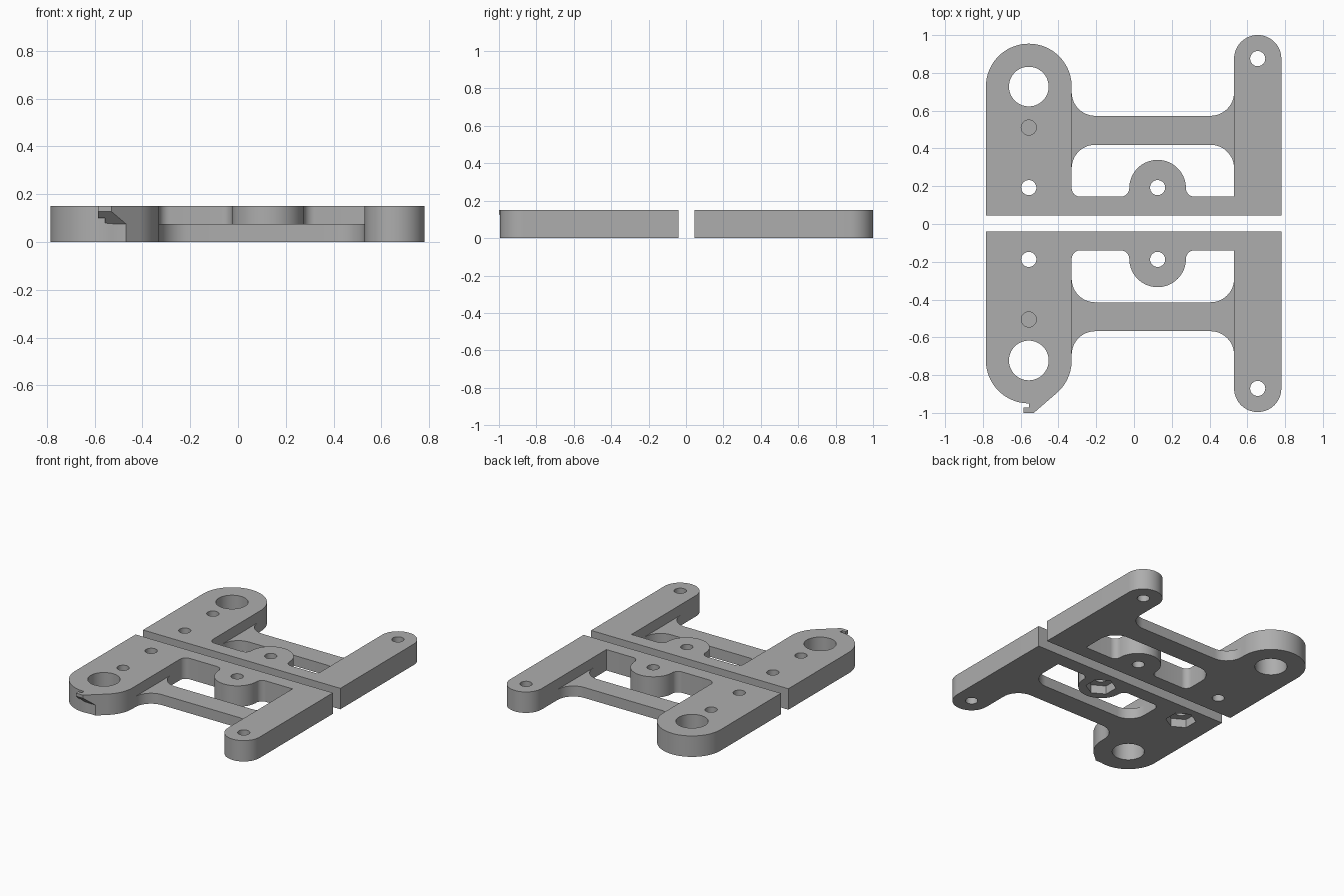
import bpy, bmesh
from math import cos, sin, radians

cube = bpy.data.objects.get("Cube")
if cube:
    bpy.data.objects.remove(cube, do_unlink=True)

THICK = 0.15
HALF = THICK / 2

grey = bpy.data.materials.new("plain grey")
grey.use_nodes = True
grey.diffuse_color = (0.42, 0.42, 0.42, 1)
grey.node_tree.nodes["Principled BSDF"].inputs["Base Color"].default_value = grey.diffuse_color


def arc(cx, cy, r, start, end, steps):
    angles = [radians(start + (end - start) * i / steps) for i in range(steps + 1)]
    return [(cx + r * cos(a), cy + r * sin(a)) for a in angles]


def prism(name, points, low, high, axis="z"):
    """Extrude a closed outline along z, or along x with (y, z) points."""
    bm = bmesh.new()
    place = (lambda p, h: (p[0], p[1], h)) if axis == "z" else (lambda p, h: (h, p[0], p[1]))
    bottom = [bm.verts.new(place(p, low)) for p in points]
    top = [bm.verts.new(place(p, high)) for p in points]
    bm.faces.new(bottom)
    bm.faces.new(top)
    for i in range(len(points)):
        j = (i + 1) % len(points)
        bm.faces.new((bottom[i], bottom[j], top[j], top[i]))
    bmesh.ops.recalc_face_normals(bm, faces=bm.faces)
    mesh = bpy.data.meshes.new(name)
    bm.to_mesh(mesh)
    bm.free()
    mesh.materials.append(grey)
    obj = bpy.data.objects.new(name, mesh)
    bpy.context.collection.objects.link(obj)
    return obj


def combine(target, tool, operation):
    mod = target.modifiers.new("combine", "BOOLEAN")
    mod.operation, mod.solver, mod.object = operation, "EXACT", tool
    bpy.context.view_layer.objects.active = target
    bpy.ops.object.modifier_apply(modifier=mod.name)
    bpy.data.objects.remove(tool, do_unlink=True)


def hole(target, x, y, r, low=-0.1, high=0.3, sides=40, turn=0):
    ring = arc(x, y, r, turn, turn + 360, sides)[:-1]
    combine(target, prism("hole_cutter", ring, low, high), "DIFFERENCE")


# Full-height outline: base strip, slim arm, boss, wide arm
plate_outline = (
    [(-0.784, 0.042), (0.78, 0.042)]
    + arc(0.655, 0.873, 0.125, 0, 180, 32)
    + [(0.53, 0.142)]
    + arc(0.32, 0.187, 0.045, 270, 180, 8)
    + arc(0.125, 0.187, 0.15, 0, 180, 32)[1:-1]
    + arc(-0.07, 0.187, 0.045, 0, -90, 8)
    + arc(-0.285, 0.187, 0.045, 270, 180, 8)
    + arc(-0.557, 0.725, 0.227, 0, 180, 48)
)

# Half-height bridge with flared ends, buried slightly in both arms
LEFT, RIGHT, FLARE = -0.33, 0.53, 0.125
bridge_outline = (
    [(LEFT - 0.05, 0.292)]
    + arc(LEFT + FLARE, 0.292, FLARE, 180, 90, 12)
    + arc(RIGHT - FLARE, 0.292, FLARE, 90, 0, 12)
    + [(RIGHT + 0.05, 0.292), (RIGHT + 0.05, 0.695)]
    + arc(RIGHT - FLARE, 0.695, FLARE, 0, -90, 12)
    + arc(LEFT + FLARE, 0.695, FLARE, 270, 180, 12)
    + [(LEFT - 0.05, 0.695)]
)


def make_plate(name, side):
    flip = lambda pts: [(x, side * y) for x, y in pts]
    plate = prism(name, flip(plate_outline), 0, THICK)
    combine(plate, prism("bridge", flip(bridge_outline), 0, HALF), "UNION")
    if side < 0:
        # Small pointed catch with a sloping underside
        catch = prism("catch", [(-0.412, -0.90), (-0.53, -1.002), (-0.585, -1.002),
                                (-0.585, -0.975), (-0.557, -0.975), (-0.557, -0.85),
                                (-0.45, -0.85)], 0, THICK)
        wedge = prism("wedge_cutter", [(-0.948, -0.1), (-0.948, HALF), (-1.05, HALF + 0.1),
                                       (-1.1, HALF + 0.1), (-1.1, -0.1)], -0.8, -0.3, "x")
        combine(catch, wedge, "DIFFERENCE")
        combine(plate, catch, "UNION")
    # Bearing hole, bolt holes and blind pin hole
    hole(plate, -0.557, side * 0.725, 0.105, sides=64)
    for x, y in ((0.655, 0.873), (0.125, 0.19), (-0.557, 0.19)):
        hole(plate, x, side * y, 0.04)
    hole(plate, -0.557, side * 0.508, 0.04, low=0.05)
    if side < 0:
        # Hexagonal nut pockets underneath
        for x in (0.125, -0.557):
            hole(plate, x, side * 0.19, 0.1, high=0.06, sides=6, turn=30)
    plate.location.y = 0.0025
    bpy.ops.object.select_all(action="DESELECT")
    plate.select_set(True)
    bpy.context.view_layer.objects.active = plate
    bpy.ops.object.shade_smooth_by_angle(angle=radians(30))


make_plate("back_plate", 1)
make_plate("front_plate", -1)
